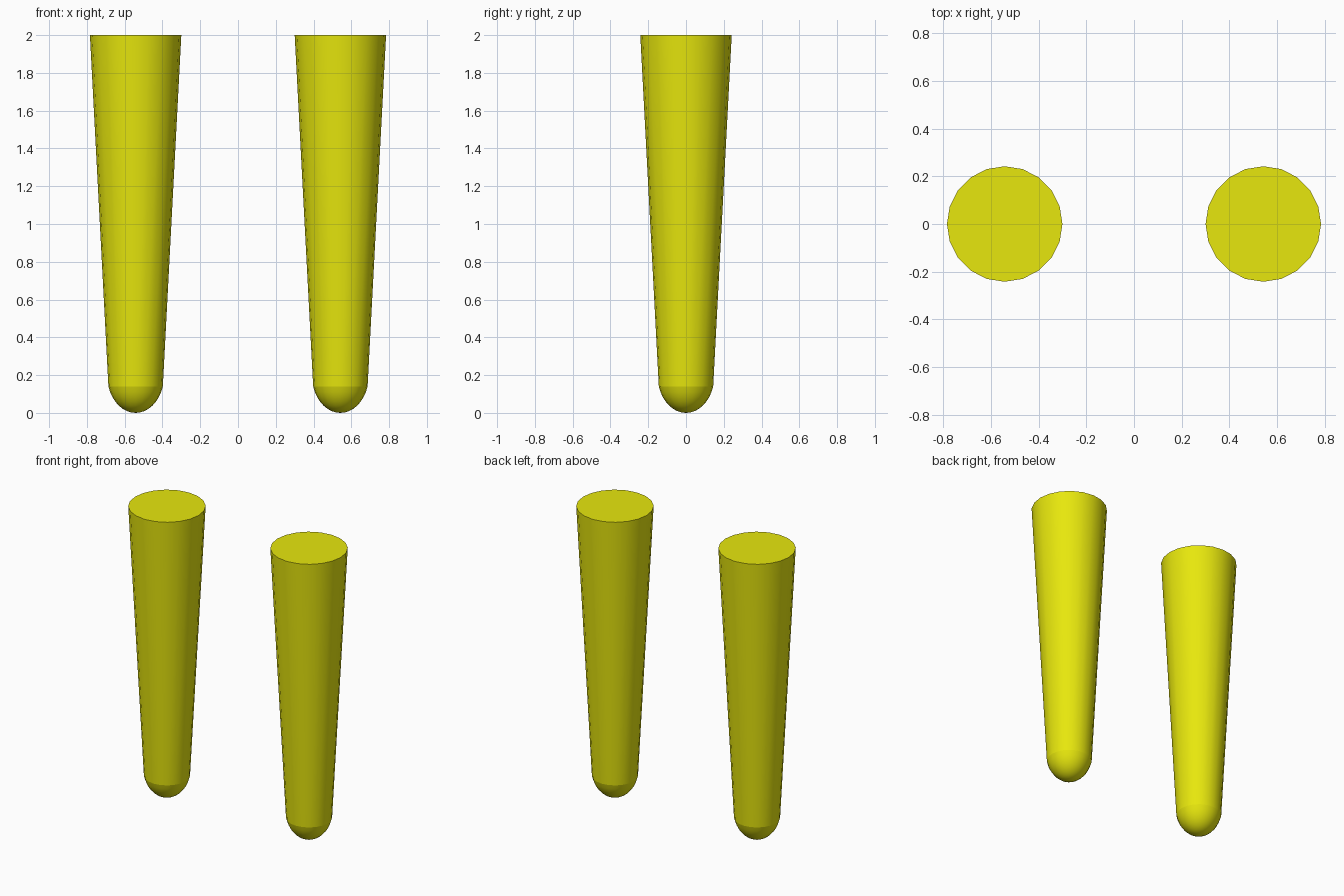
import bpy, bmesh, math

if "Cube" in bpy.data.objects:
    bpy.data.objects.remove(bpy.data.objects["Cube"])

SIDES = 20
yellow = bpy.data.materials.new("yellow")
yellow.diffuse_color = (0.8, 0.8, 0.004, 1)
yellow.use_nodes = True
yellow.node_tree.nodes["Principled BSDF"].inputs["Base Color"].default_value = yellow.diffuse_color


def lathe(name, x, profile, cap_top=False):
    """Revolve (radius, z) points about a vertical axis at x; radius 0 is a pole."""
    bm = bmesh.new()
    rings = []
    for r, z in profile:
        if r == 0:
            rings.append([bm.verts.new((0, 0, z))] * SIDES)
        else:
            rings.append([bm.verts.new((r * math.cos(a), r * math.sin(a), z))
                          for a in (math.tau * i / SIDES for i in range(SIDES))])
    for lo, hi in zip(rings, rings[1:]):
        for i in range(SIDES):
            j = (i + 1) % SIDES
            bm.faces.new(dict.fromkeys((lo[i], lo[j], hi[j], hi[i])))
    if cap_top:
        bm.faces.new(rings[-1])
    mesh = bpy.data.meshes.new(name)
    bm.to_mesh(mesh)
    bm.free()
    mesh.materials.append(yellow)
    obj = bpy.data.objects.new(name, mesh)
    obj.location.x = x
    bpy.context.collection.objects.link(obj)
    bpy.ops.object.select_all(action='DESELECT')
    obj.select_set(True)
    bpy.context.view_layer.objects.active = obj
    bpy.ops.object.shade_smooth_by_angle(angle=math.radians(35))


# Rounded tip: lower part of a tall ellipsoid, cut where the shaft begins
CENTRE, WIDTH, CUT, STEPS = 0.2, 0.151, 0.14, 8
end = math.acos((CENTRE - CUT) / CENTRE)
tip = [(WIDTH * math.sin(end * k / STEPS), CENTRE - CENTRE * math.cos(end * k / STEPS))
       for k in range(STEPS + 1)]

for side, x in (("left", -0.542), ("right", 0.542)):
    # Tapered shaft, closed at its wide top
    lathe(side + "_leg_shaft", x, [(tip[-1][0], CUT), (0.242, 2.0)], cap_top=True)
    lathe(side + "_leg_tip", x, tip)
